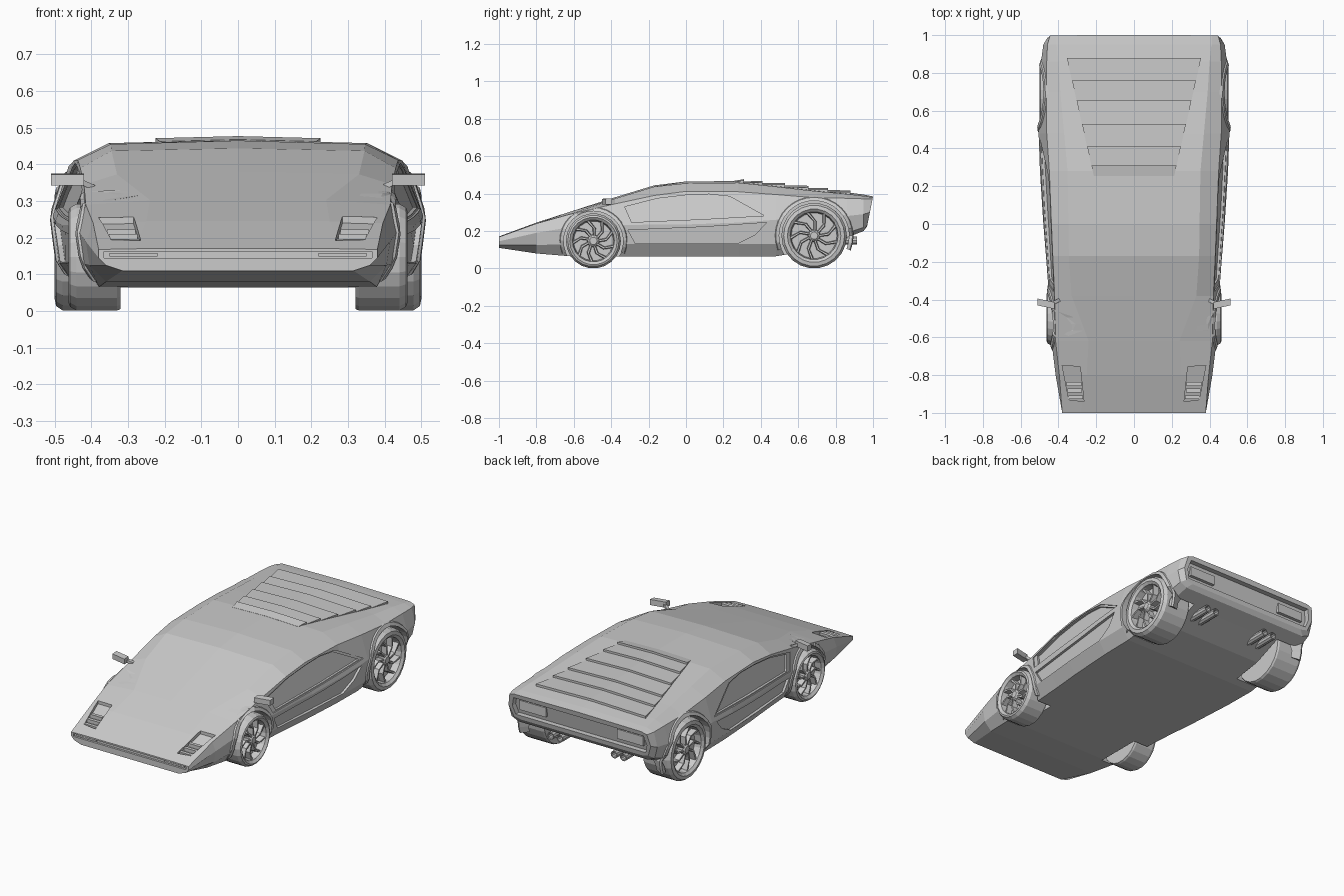
import bpy, bmesh
from math import sin, cos, pi, radians
from mathutils import Vector
from mathutils.bvhtree import BVHTree

if "Cube" in bpy.data.objects:
    bpy.data.objects.remove(bpy.data.objects["Cube"])


def make(name, verts, faces):
    me = bpy.data.meshes.new(name)
    bm = bmesh.new()
    vs = [bm.verts.new(v) for v in verts]
    for f in faces:
        bm.faces.new([vs[i] for i in f])
    bmesh.ops.recalc_face_normals(bm, faces=bm.faces)
    bm.to_mesh(me)
    bm.free()
    ob = bpy.data.objects.new(name, me)
    bpy.context.collection.objects.link(ob)
    return ob


def bridge(rings, closed=True, caps=True):
    """Faces joining equal rings of points into a skin."""
    n = len(rings[0])
    faces = [(k * n + i, k * n + (i + 1) % n, (k + 1) * n + (i + 1) % n, (k + 1) * n + i)
             for k in range(len(rings) - 1) for i in range(n if closed else n - 1)]
    if caps:
        faces += [tuple(range(n)), tuple(range((len(rings) - 1) * n, len(rings) * n))]
    return [p for r in rings for p in r], faces


# Body shell: y, floor z, then lower side, widest line, shoulder, roof edge (x, z), centre z
SECTIONS = [
    (-1.0, .11, (.36, .125), (.38, .145), (.38, .168), (.28, .17), .171),
    (-.80, .08, (.405, .125), (.415, .19), (.395, .24), (.25, .245), .245),
    (-.62, .065, (.425, .13), (.437, .22), (.415, .29), (.24, .303), .303),
    (-.38, .065, (.437, .13), (.45, .23), (.42, .345), (.33, .373), .38),
    (-.17, .065, (.452, .13), (.466, .235), (.43, .39), (.345, .437), .444),
    (0.0, .065, (.468, .13), (.48, .235), (.437, .412), (.347, .455), .465),
    (.28, .065, (.485, .13), (.498, .245), (.448, .41), (.352, .458), .467),
    (.48, .065, (.488, .13), (.505, .26), (.462, .395), (.37, .437), .448),
    (.70, .10, (.485, .15), (.50, .27), (.465, .377), (.39, .412), .424),
    (.86, .165, (.475, .19), (.492, .28), (.462, .375), (.40, .398), .407),
    (.95, .20, (.463, .22), (.48, .29), (.458, .372), (.41, .387), .395),
    (1.0, .225, (.435, .235), (.46, .30), (.445, .37), (.41, .38), .385),
]
rings = []
for y, zb, a, b, c, d, zc in SECTIONS:
    half = [(max(a[0] - .045, .3), zb), a, b, c, d]
    ring = [(0, zb)] + half + [(0, zc)] + [(-x, z) for x, z in reversed(half)]
    lean = .2 if y == 1 else 0
    rings.append([(x, y - lean * (.385 - z), z) for x, z in ring])
body = make("body_shell", *bridge(rings))
bm = bmesh.new()
bm.from_mesh(body.data)
tree = BVHTree.FromBMesh(bm)


def hit(origin, direction, fallback=None):
    p = tree.ray_cast(Vector(origin), Vector(direction))[0]
    return p if p is not None else Vector(fallback or origin)


def top(x, y):
    return hit((x, y, 2), (0, 0, -1)).z


def cut(cutter):
    m = body.modifiers.new("cut", 'BOOLEAN')
    m.operation, m.solver, m.object = 'DIFFERENCE', 'EXACT', cutter
    bpy.context.view_layer.objects.active = body
    bpy.ops.object.modifier_apply(modifier=m.name)
    bpy.data.objects.remove(cutter)


def recess(starts, direction, depth):
    """Sink an outline, projected on the shell, to an even depth."""
    d = Vector(direction)
    hits = [hit(p, d) for p in starts]
    cut(make("cutter", *bridge([[h - d * .05 for h in hits], [h + d * depth for h in hits]])))


def box(name, lo, hi):
    r = [[(x, y, z) for x, z in ((lo[0], lo[2]), (hi[0], lo[2]), (hi[0], hi[2]), (lo[0], hi[2]))]
         for y in (lo[1], hi[1])]
    return make(name, *bridge(r))


def lathe(name, profile, centre, seg, s=1):
    """Revolve (x, radius) points about an axle parallel to x."""
    _, cy, cz = centre
    r = [[(s * x, cy + rad * cos(2 * pi * i / seg), cz + rad * sin(2 * pi * i / seg))
          for i in range(seg)] for x, rad in profile]
    return make(name, *bridge(r))


WINDOW = [(-.36, .33), (-.17, .378), (0, .398), (.13, .403), (.25, .39), (.45, .278), (.1, .258), (-.32, .24)]
DOOR = [(-.31, .205), (.1, .222), (.43, .245), (.37, .18), (.28, .135), (-.27, .132)]
LAMP = [(.38, -.75), (.285, -.755), (.265, -.94), (.345, -.93)]
WHEELS = [("front", -.495, .147, .32, .462, .122), ("rear", .685, .175, .32, .50, .138)]

for s in (1, -1):
    side = "right" if s > 0 else "left"
    # Window, lower door and lamp recesses
    recess([(s * 2, y, z) for y, z in WINDOW], (-s, 0, 0), .018)
    recess([(s * 2, y, z) for y, z in DOOR], (-s, 0, 0), .014)
    recess([(s * x, y, 2) for x, y in LAMP], (0, 0, -1), .018)
    # Slats in front of the lamps
    for k, y in enumerate((-.845, -.88, -.915)):
        x0, x1 = .279 - .005 * k, .357 - .005 * k
        z = top(.31, y)
        box(f"{side}_lamp_slat", (min(s * x0, s * x1), y - .012, z - .025),
            (max(s * x0, s * x1), y + .008, z - .004))
    # Inner window frame line
    cy, cz = .05, .325
    loops = []
    for f, d in ((1, -.017), (1, -.006), (.92, -.006), (.92, -.025)):
        loops.append([])
        for y, z in WINDOW:
            p = hit((s * 2, cy + (y - cy) * f, cz + (z - cz) * f), (-s, 0, 0))
            loops[-1].append(p + Vector((s * d, 0, 0)))
    make(f"{side}_window_frame", *bridge(loops, caps=False))
    # Door mirror
    r = [[(s * x, y + dy, z) for dy, z in ((-.018, .342), (.018, .342), (.018, .375), (-.018, .372))]
         for x, y in ((.42, -.432), (.51, -.413))]
    make(f"{side}_mirror", *bridge(r))
    r = [[(s * x, y + dy, z + dz) for dy, dz in ((-.01, -.008), (.01, -.008), (.01, .008), (-.01, .008))]
         for x, y, z in ((.39, -.40, .335), (.44, -.425, .358))]
    make(f"{side}_mirror_stalk", *bridge(r))

    for end, y, R, xi, xo, rim in WHEELS:
        # Wheel well
        cut(lathe("cutter", [(.30, R + .014), (.7, R + .014)], (0, y, R), 32, s))
        # Arch flare following the shell
        strips = []
        for i in range(21):
            a = radians(-22 + 224 * i / 20)
            pts = []
            for rad, out in ((R + .036, -.004), (R + .03, .007), (R + .012, .01), (R + .012, -.05)):
                py, pz = y + rad * cos(a), max(R + rad * sin(a), .07)
                h = hit((s * 2, py, pz), (-s, 0, 0), (s * .46, py, pz))
                pts.append((h.x + s * out, py, pz))
            strips.append(pts)
        make(f"{side}_{end}_arch", *bridge(strips))
        # Tyre with dished rim
        lathe(f"{side}_{end}_wheel",
              [(xi, R * .7), (xi, R * .97), (xi + .01, R), (xo - .022, R), (xo - .004, R * .93),
               (xo, rim + .005), (xo - .004, rim), (xo - .012, rim - .01), (xo - .05, rim - .016)],
              (0, y, R), 22, s)
        lathe(f"{side}_{end}_hub", [(xo - .06, .036), (xo - .022, .032), (xo - .012, .02)], (0, y, R), 10, s)
        # Swept spokes
        for k in range(9):
            r = []
            for t in (0, .5, 1):
                rad = .025 + (rim - .035) * t
                a = 2 * pi * k / 9 + .45 * t * t
                w = .007 + .003 * t
                r.append([(s * (xo + dx), y + rad * cos(a) - e * w * sin(a), R + rad * sin(a) + e * w * cos(a))
                          for dx, e in ((-.05, -1), (-.05, 1), (-.018, .6), (-.018, -.6))])
            make(f"{side}_{end}_spoke", *bridge(r))

    # Paired exhaust pipes
    for x in (.175, .235):
        r = [[(s * x + q * cos(2 * pi * i / 10), y, .15 + q * sin(2 * pi * i / 10)) for i in range(10)]
             for y, q in ((.76, .022), (.915, .022), (.915, .016), (.88, .016))]
        make(f"{side}_exhaust_pipe", *bridge(r))

# Tail panel and nose slot
recess([(x, 2, z) for x, z in ((-.42, .25), (.42, .25), (.435, .30), (.42, .355), (-.42, .355), (-.435, .30))],
       (0, -1, 0), .03)
recess([(x, -2, z) for x, z in ((-.365, .145), (.365, .145), (.365, .162), (-.365, .162))], (0, 1, 0), .012)
for s in (1, -1):
    # Tail lamps and nose indicators
    x0, x1 = sorted((s * .23, s * .40))
    box("tail_lamp", (x0, .93, .28), (x1, .967, .335))
    x0, x1 = sorted((s * .22, s * .35))
    box("nose_indicator", (x0, -.995, .149), (x1, -.98, .158))

# Rear deck louvres: wedges rising to a step at the back
EDGES = [.255, .31, .41, .53, .655, .76, .88]
for y0, y1 in zip(EDGES, EDGES[1:]):
    r = []
    for y, lift in ((y0, .001), (y1, .013)):
        w = .225 + .13 * (y1 - .31) / .57 - (y1 - y) * .22
        z = top(0, y)
        ze = top(w, y)
        r.append([(-w, y, ze - .02), (w, y, ze - .02), (w, y, ze + lift), (0, y, z + lift), (-w, y, ze + lift)])
    make("deck_louvre", *bridge(r))
bm.free()
